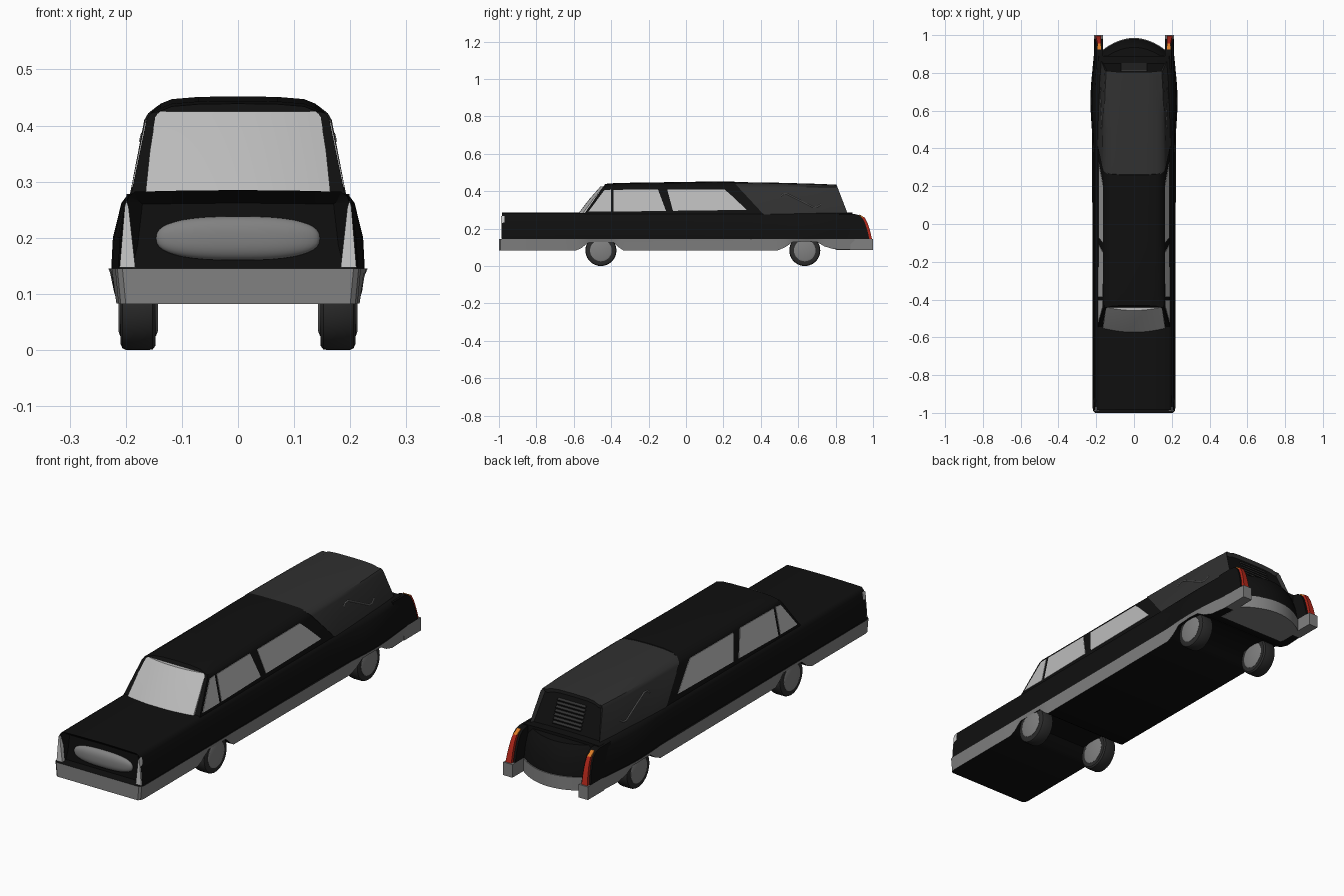
import bpy, bmesh, math
from mathutils import Matrix

if "Cube" in bpy.data.objects:
    bpy.data.objects.remove(bpy.data.objects["Cube"])


def material(name, r, g, b):
    m = bpy.data.materials.new(name)
    m.diffuse_color = (r, g, b, 1)
    m.use_nodes = True
    m.node_tree.nodes["Principled BSDF"].inputs["Base Color"].default_value = m.diffuse_color
    return m


BLACK = material("black_paint", .005, .005, .005)
VINYL = material("vinyl", .03, .03, .03)
CHROME = material("chrome", .22, .22, .22)
GLASS = material("glass", .5, .5, .5)
LAMP = material("lamp", .75, .75, .75)
TYRE = material("tyre", .025, .025, .025)
RED = material("red_lens", .45, .02, .01)
ORANGE = material("orange_lens", .7, .2, .02)


def finish(name, bm, mats, angle=35):
    me = bpy.data.meshes.new(name)
    bm.to_mesh(me)
    bm.free()
    for m in mats:
        me.materials.append(m)
    me.shade_smooth()
    me.set_sharp_from_angle(angle=math.radians(angle))
    ob = bpy.data.objects.new(name, me)
    bpy.context.collection.objects.link(ob)
    return ob


def loft(name, rings, mats, inset_cap=None, angle=35):
    """Skin closed rings; inset_cap = (which end, thickness, depth, material slot)."""
    bm = bmesh.new()
    vs = [[bm.verts.new(p) for p in r] for r in rings]
    n = len(vs[0])
    for a, b in zip(vs, vs[1:]):
        for i in range(n):
            j = (i + 1) % n
            bm.faces.new((a[i], a[j], b[j], b[i]))
    caps = [bm.faces.new(vs[0]), bm.faces.new(vs[-1])]
    bmesh.ops.recalc_face_normals(bm, faces=bm.faces[:])
    if inset_cap:
        end, thick, depth, slot = inset_cap
        bmesh.ops.inset_region(bm, faces=[caps[end]], thickness=thick, depth=depth)
        caps[end].material_index = slot
        if end == 0:   # open the grille pocket a little taller
            for v in caps[0].verts:
                v.co.z = .21 + (v.co.z - .215) * 1.3
    return finish(name, bm, mats, angle)


def mirrored(half):
    return half + [(-x, y, z) for x, y, z in reversed(half) if x > 0]


def side_plate(name, outline, x_in, x_out, mat):
    """Extrude a (y, z) outline sideways, on both sides of the car."""
    for s, tag in ((1, "right"), (-1, "left")):
        loft(f"{name}_{tag}", [[(s * x_in(z), y, z) for y, z in outline],
                               [(s * x_out(z), y, z) for y, z in outline]], [mat])


def width(y):
    """Half width of the lower trim."""
    pts = [(-1, .206), (-.992, .215), (-.975, .219), (.35, .219), (.5, .223), (.58, .229),
           (.65, .231), (.72, .229), (.8, .222), (.9, .212), (1, .208)]
    for (a, u), (b, v) in zip(pts, pts[1:]):
        if y <= b:
            return u + (v - u) * (y - a) / (b - a)
    return .208


# Chrome lower band with black underside, arched over the wheels
floor = [(-1, .082), (-.992, .082), (-.975, .082), (-.59, .082), (-.56, .095), (-.52, .128),
         (-.39, .128), (-.36, .1), (-.335, .083), (.49, .083), (.53, .1), (.57, .128),
         (.65, .131), (.7, .128), (.74, .105), (.79, .09), (.9, .086)]
band = loft("lower_trim", [mirrored([(width(y) - .006, y, z), (width(y), y, .145)])
                           for y, z in floor], [CHROME, BLACK])
for p in band.data.polygons:
    if abs(p.normal.z) > .4:
        p.material_index = 1
side_plate("rear_bumper_end", [(.88, .086), (1, .086), (1, .145), (.88, .145)],
           lambda z: .165, lambda z: .211, CHROME)

# Main body up to the belt line, with a pocket for the grille
rings = []
for y in (-.985, -.9, -.55, 0, .35, .5, .58, .65, .72, .8, .89):
    b = width(y) - .218
    rings.append(mirrored([(.213 + b, y, .143), (.21 + b, y, .2), (.2 + b * .6, y, .262),
                           (.195 + b * .3, y, .274), (.184, y, .282), (.1, y, .284), (0, y, .285)]))
loft("body", rings, [BLACK], inset_cap=(0, .03, -.03, 0))


# Bowed rear panel and bumper between the fins
def bow(yc, z, w=.17, k=2.3, back=.8):
    xs = [w * (i / 8 - 1) for i in range(17)]
    return [(x, yc + (-k * x * x), z) for x in xs] + [(w, back, z), (-w, back, z)]


loft("rear_bumper", [bow(.985, .086), bow(.985, .145)], [CHROME])
loft("tail_panel", [bow(.98, .145), bow(.97, .2), bow(.95, .25), bow(.935, .272)], [BLACK])

# Rear fins and tail lamps
edge = [(.9, .278), (.925, .272), (.942, .258), (.957, .23), (.97, .19), (.98, .145)]
fin_out = lambda z: .211 - .012 * (z - .145) / .13
side_plate("rear_fin", [(.82, .145), (.82, .278)] + edge, lambda z: .165, fin_out, BLACK)
lens = [(y + .014, z) for y, z in edge[2:]] + list(reversed(edge[2:]))
side_plate("tail_lamp", lens, lambda z: .175, lambda z: fin_out(z) - .007, RED)
lens = [(edge[1][0], edge[1][1] + .004), (edge[2][0] + .014, edge[2][1]), edge[2], edge[1]]
side_plate("tail_marker", lens, lambda z: .175, lambda z: fin_out(z) - .007, ORANGE)

# Head lamps
for s, tag in ((1, "right"), (-1, "left")):
    shape = [(.183, .147), (.211, .147), (.202, .255), (.199, .266), (.195, .255)]
    loft("head_lamp_" + tag, [[(s * x, y, z) for x, z in shape] for y in (-.97, -.99)], [LAMP])

# Rounded grille
bm = bmesh.new()
bmesh.ops.create_uvsphere(bm, u_segments=40, v_segments=20, radius=1)
for v in bm.verts:
    x, y, z = v.co
    sq = lambda t, e: math.copysign(abs(t) ** e, t)
    v.co = (.146 * sq(x, .75), -.957 + .022 * y, .199 + .039 * sq(z, .8))
finish("grille", bm, [CHROME], 60)


# Cabin and rear vinyl top: cross sections leaning along the car
def roof_ring(yb, yt, wb, wt, top):
    prof = [(wb, .27), (wt, .41), (wt - .007, .422), (wt - .025, top - .012),
            (wt - .045, top - .004), (.07, top), (0, top + .001)]
    return mirrored([(x, yb + (yt - yb) * (z - .27) / (top - .27), z) for x, z in prof])


loft("cabin", [roof_ring(-.55, -.432, .192, .163, .438), roof_ring(-.5, -.37, .192, .163, .443),
               roof_ring(-.2, -.1, .192, .163, .447), roof_ring(.2, .15, .192, .163, .451),
               roof_ring(.42, .26, .192, .163, .45)], [BLACK])
loft("vinyl_top", [roof_ring(.42, .255, .194, .167, .448), roof_ring(.6, .5, .19, .165, .444),
                   roof_ring(.75, .68, .184, .161, .439), roof_ring(.868, .805, .175, .154, .434)],
     [VINYL, BLACK], inset_cap=(1, .014, -.012, 1))

# Louvres in the tailgate opening
for i in range(7):
    z = .305 + .015 * i
    bm = bmesh.new()
    bmesh.ops.create_cube(bm, size=1, matrix=Matrix.Translation((0, .805 + (.434 - z) * .384 - .008, z))
                          @ Matrix.Rotation(math.radians(-25), 4, 'X') @ Matrix.Diagonal((.14, .012, .006, 1)))
    finish(f"louvre_{i}", bm, [VINYL])


# Windscreen
def screen(y0, z, w):
    return bow(y0, z, w, -.85, y0 + .07)


loft("windscreen", [screen(-.578, .278, .165), screen(-.519, .355, .157), screen(-.464, .418, .147),
                    screen(-.458, .425, .138)], [GLASS])

# Side windows
side = lambda z: .192 - .029 * (z - .27) / .14
for name, pts in (("quarter_window", [(-.522, .29), (-.437, .405), (-.402, .408), (-.402, .29)]),
                  ("front_window", [(-.387, .29), (-.387, .407), (-.15, .41), (-.107, .295)]),
                  ("rear_window", [(-.07, .295), (-.1, .408), (.205, .41), (.24, .38), (.325, .3)])):
    side_plate(name, pts, lambda z: side(z) - .004, lambda z: side(z) + .002, GLASS)

# Curved ornamental bars on the vinyl sides
for s, tag in ((1, "right"), (-1, "left")):
    cu = bpy.data.curves.new("side_bar_" + tag, 'CURVE')
    cu.dimensions = '3D'
    cu.bevel_depth = .003
    cu.bevel_resolution = 2
    sp = cu.splines.new('POLY')
    path = [(.505, .372), (.52, .384), (.54, .385), (.61, .35), (.68, .314), (.7, .315), (.72, .328)]
    sp.points.add(len(path) - 1)
    for p, (y, z) in zip(sp.points, path):
        w = .1925 - (y - .5) * .035 - .026 * (z - .27) / .14
        p.co = (s * w, y, z, 1)
    cu.materials.append(CHROME)
    bpy.context.collection.objects.link(bpy.data.objects.new("side_bar_" + tag, cu))

# Wheels
def disc(x, r, y, n=36):
    return [(x, y + r * math.cos(2 * math.pi * i / n), .083 + r * math.sin(2 * math.pi * i / n))
            for i in range(n)]


for y, end in ((-.455, "front"), (.635, "rear")):
    for s, tag in ((1, "right"), (-1, "left")):
        prof = [(.147, .06), (.147, .075), (.152, .082), (.16, .083), (.2, .083), (.206, .08),
                (.209, .073), (.209, .06)]
        loft(f"tyre_{end}_{tag}", [disc(s * x, r, y) for x, r in prof], [TYRE])
        loft(f"hub_{end}_{tag}", [disc(s * x, r, y) for x, r in
                                  ((.143, .05), (.146, .058), (.21, .058), (.213, .05))], [CHROME])
